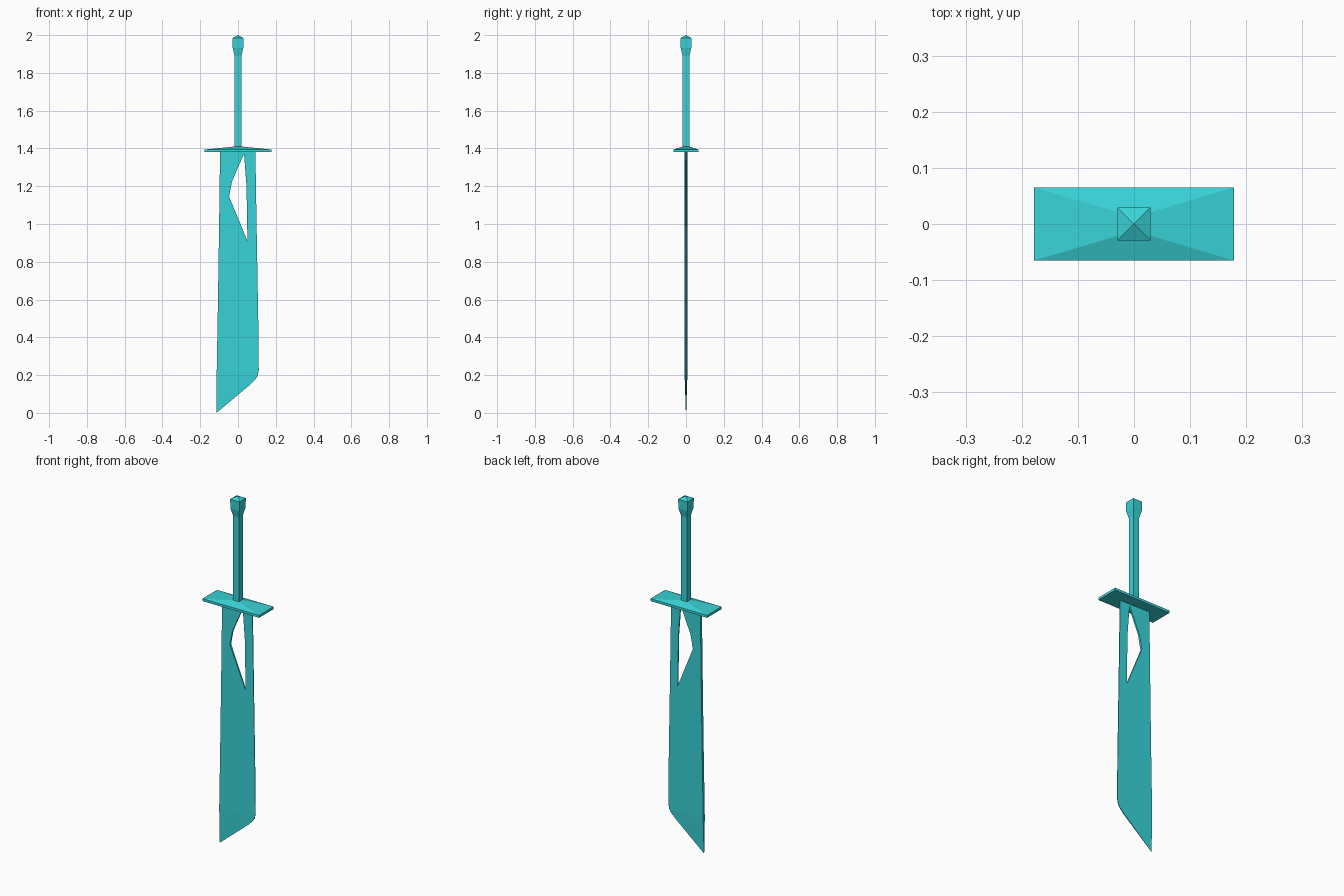
import bpy
import bmesh
from mathutils import Vector
from mathutils.geometry import tessellate_polygon

if "Cube" in bpy.data.objects:
    bpy.data.objects.remove(bpy.data.objects["Cube"])

teal = bpy.data.materials.new("teal")
teal.diffuse_color = (0.04, 0.65, 0.68, 1)
teal.use_nodes = True
teal.node_tree.nodes["Principled BSDF"].inputs["Base Color"].default_value = teal.diffuse_color


def finish(name, bm):
    bmesh.ops.recalc_face_normals(bm, faces=bm.faces)
    mesh = bpy.data.meshes.new(name)
    bm.to_mesh(mesh)
    bm.free()
    mesh.materials.append(teal)
    obj = bpy.data.objects.new(name, mesh)
    bpy.context.collection.objects.link(obj)
    return obj


def stack(name, levels, apex=None):
    """Rectangular sections (half x, half y, z) joined upward, optionally ending in a point."""
    bm = bmesh.new()
    rings = [[bm.verts.new((sx * hx, sy * hy, z))
              for sx, sy in ((-1, -1), (1, -1), (1, 1), (-1, 1))]
             for hx, hy, z in levels]
    for a, b in zip(rings, rings[1:]):
        for i in range(4):
            j = (i + 1) % 4
            bm.faces.new((a[i], a[j], b[j], b[i]))
    bm.faces.new(rings[0][::-1])
    if apex is None:
        bm.faces.new(rings[-1])
    else:
        tip = bm.verts.new((0, 0, apex))
        for i in range(4):
            bm.faces.new((rings[-1][i], rings[-1][(i + 1) % 4], tip))
    return finish(name, bm)


def blade(name, outline, hole):
    """Wedge blade: thick spine on the left, thin cutting edge on the right and tip."""
    bm = bmesh.new()
    loops = [outline, hole]
    points = outline + hole

    def half_thickness(x, z):
        t = 0.0075 - 0.006 * (x + 0.115) / 0.225
        return max(0.0008, t * min(1, 0.1 + z / 0.2))

    sides = [[bm.verts.new((x, s * half_thickness(x, z), z)) for x, z in points]
             for s in (-1, 1)]
    # both cheeks
    for tri in tessellate_polygon([[Vector((x, z, 0)) for x, z in l] for l in loops]):
        for side in sides:
            bm.faces.new([side[i] for i in tri])
    # rims around the outline and the cut-out
    start = 0
    for loop in loops:
        n = len(loop)
        for i in range(n):
            a, b = start + i, start + (i + 1) % n
            bm.faces.new((sides[0][a], sides[0][b], sides[1][b], sides[1][a]))
        start += n
    return finish(name, bm)


# Blade with an angular cut-out near the guard
blade("blade",
      [(-0.095, 1.385), (-0.1, 1.0), (-0.106, 0.6), (-0.113, 0.2), (-0.114, 0.0),
       (0.065, 0.15), (0.09, 0.175), (0.104, 0.195), (0.11, 0.225), (0.108, 0.45),
       (0.1, 0.9), (0.092, 1.385)],
      [(0.032, 1.372), (-0.032, 1.225), (-0.047, 1.145), (0.05, 0.91), (0.045, 1.2)])

# Crossguard, a thin slab with a low hipped top
stack("crossguard", [(0.178, 0.065, 1.38), (0.178, 0.065, 1.394), (0.019, 0.018, 1.41)])

# Square grip
stack("grip", [(0.018, 0.018, 1.40), (0.018, 0.018, 1.895)])

# Flared pommel with a pyramid cap
stack("pommel", [(0.018, 0.018, 1.89), (0.028, 0.028, 1.932), (0.029, 0.029, 1.985)], apex=2.0)
